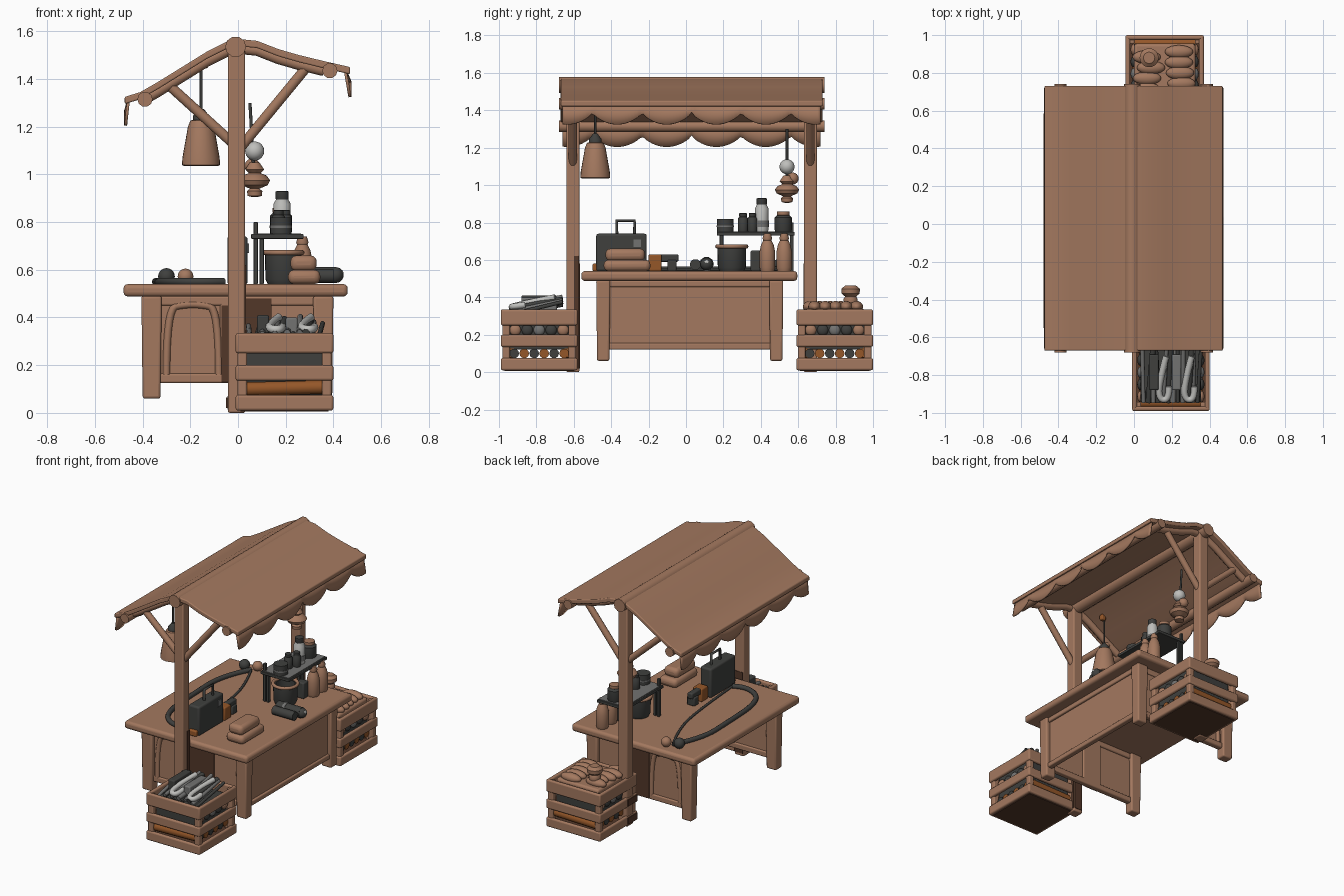
import bpy, bmesh, math, random
from mathutils import Vector

if "Cube" in bpy.data.objects:
    bpy.data.objects.remove(bpy.data.objects["Cube"])
random.seed(4)

def mat(name, c):
    m = bpy.data.materials.new(name)
    m.diffuse_color = (*c, 1)
    m.use_nodes = True
    m.node_tree.nodes["Principled BSDF"].inputs["Base Color"].default_value = m.diffuse_color
    return m
WOOD = mat("warm_brown", (0.37, 0.19, 0.115))
SHADE = mat("dark_brown", (0.085, 0.038, 0.022))
DARK = mat("charcoal", (0.05, 0.051, 0.048))
GREY = mat("steel_grey", (0.17, 0.17, 0.165))
PALE = mat("pale_grey", (0.52, 0.52, 0.50))
RUST = mat("rust_orange", (0.30, 0.095, 0.022))

def finish(name, bm, m, bevel=0, smooth=True):
    bmesh.ops.recalc_face_normals(bm, faces=bm.faces)
    me = bpy.data.meshes.new(name)
    bm.to_mesh(me); bm.free()
    me.materials.append(m)
    ob = bpy.data.objects.new(name, me)
    bpy.context.collection.objects.link(ob)
    if bevel:
        b = ob.modifiers.new("round", 'BEVEL')
        b.width, b.segments, b.limit_method = bevel, 3, 'ANGLE'
    if smooth:
        bpy.ops.object.select_all(action='DESELECT')
        ob.select_set(True)
        bpy.context.view_layer.objects.active = ob
        bpy.ops.object.shade_smooth_by_angle(angle=math.radians(40))
    return ob

def box(name, x, y, z, m=WOOD, bevel=0.008, taper=1):
    bm = bmesh.new()
    bmesh.ops.create_cube(bm, size=1)
    for v in bm.verts:
        t = taper if v.co.z < 0 else 1
        v.co = ((x[0]+x[1])/2 + v.co.x*(x[1]-x[0])*t, (y[0]+y[1])/2 + v.co.y*(y[1]-y[0])*t,
                z[0] if v.co.z < 0 else z[1])
    return finish(name, bm, m, bevel)

def ball(name, c, r, m=WOOD, scale=(1, 1, 1)):
    bm = bmesh.new()
    bmesh.ops.create_uvsphere(bm, u_segments=20, v_segments=12, radius=r)
    for v in bm.verts:
        v.co = Vector([v.co[i]*scale[i] + c[i] for i in range(3)])
    return finish(name, bm, m)

def lathe(name, x, y, prof, m=WOOD, n=24):
    bm = bmesh.new()
    rings = [[bm.verts.new((x+r*math.cos(a*math.tau/n), y+r*math.sin(a*math.tau/n), z)) for a in range(n)]
             for r, z in prof]
    for a, b in zip(rings, rings[1:]):
        for i in range(n):
            bm.faces.new((a[i], a[(i+1) % n], b[(i+1) % n], b[i]))
    bm.faces.new(rings[0]); bm.faces.new(rings[-1])
    return finish(name, bm, m)

def tube(name, pts, r, m=WOOD, closed=False, smooth_path=False):
    cu = bpy.data.curves.new(name, 'CURVE')
    cu.dimensions, cu.bevel_depth, cu.bevel_resolution, cu.use_fill_caps = '3D', r, 3, True
    s = cu.splines.new('NURBS' if smooth_path else 'POLY')
    s.points.add(len(pts)-1)
    for p, c in zip(s.points, pts):
        p.co = (*c, 1)
    if smooth_path:
        s.order_u, s.use_endpoint_u, s.resolution_u = 3, True, 6
    s.use_cyclic_u = closed
    cu.materials.append(m)
    ob = bpy.data.objects.new(name, cu)
    bpy.context.collection.objects.link(ob)
    return ob

def sweep_y(name, prof, y0, y1, m=WOOD, bevel=0.0):
    bm = bmesh.new()
    f = bm.faces.new([bm.verts.new((x, y0, z)) for x, z in prof])
    g = bmesh.ops.extrude_face_region(bm, geom=[f])['geom']
    bmesh.ops.translate(bm, vec=(0, y1-y0, 0), verts=[v for v in g if isinstance(v, bmesh.types.BMVert)])
    return finish(name, bm, m, bevel)

# Roof
left = [(-0.02, 1.57), (-0.13, 1.515), (-0.235, 1.45), (-0.34, 1.385), (-0.41, 1.345), (-0.475, 1.325)]
right = [(-0.02, 1.57), (0.08, 1.56), (0.17, 1.525), (0.257, 1.50), (0.36, 1.475), (0.47, 1.45)]
for nm, p in (("left", left), ("right", right)):
    sweep_y(nm+"_roof", p + [(x, z-0.03) for x, z in reversed(p)], -0.67, 0.73, bevel=0.006)
    for y in (-0.605, 0.665):
        tube(nm+"_rafter", [(x, y, z-0.04) for x, z in p[:-1]], 0.024)
tube("ridge_beam", [(-0.01, -0.68, 1.535), (-0.01, 0.74, 1.535)], 0.044)
for x, z in ((-0.39, 1.315), (0.385, 1.435)):
    tube("eave_beam", [(x, -0.68, z), (x, 0.74, z)], 0.032)

# Scalloped valances
for nm, x0, z0, dx, drop in (("left", -0.465, 1.315, -0.012, 0.11), ("right", 0.455, 1.44, 0.02, 0.115)):
    bm = bmesh.new()
    prev, N = None, 80
    for i in range(N+1):
        y = -0.66 + 1.38*i/N
        d = drop*(0.42 + 0.58*abs(math.sin(math.pi*(y+0.5)/0.265))**0.7)
        row = [bm.verts.new((x0+dx*k, y, z0-d*k)) for k in (0, 0.5, 1)]
        if prev:
            for k in (0, 1):
                bm.faces.new((prev[k], row[k], row[k+1], prev[k+1]))
        prev = row
    ob = finish(nm+"_valance", bm, WOOD)
    ob.modifiers.new("thickness", 'SOLIDIFY').thickness = 0.012

# Posts and braces, with stained inner faces low down
for y, s in ((-0.605, 1), (0.665, -1)):
    box("post", (-0.042, 0.03), (y-0.035, y+0.035), (0, 1.53))
    box("post_stain", (-0.036, 0.024), sorted((y+s*0.033, y+s*0.038)), (0.02, 0.58), SHADE, 0)
    tube("left_brace", [(-0.01, y, 1.12), (-0.28, y, 1.365)], 0.022)
    tube("right_brace", [(0.0, y, 1.10), (0.28, y, 1.44)], 0.022)
box("post_side_stain", (0.028, 0.033), (-0.60, -0.572), (0.02, 0.62), SHADE, 0)

# Counter
box("counter_top", (-0.48, 0.46), (-0.56, 0.595), (0.488, 0.54), bevel=0.018)
for x in (-0.405, 0.315):
    for y in (-0.48, 0.445):
        box("counter_leg", (x, x+0.085), (y, y+0.075), (0.06, 0.49), bevel=0.01, taper=0.88)
box("long_panel", (0.345, 0.37), (-0.42, 0.46), (0.12, 0.49))
for z in (0.12, 0.455):
    box("long_panel_rail", (0.35, 0.384), (-0.42, 0.46), (z, z+0.035))
for y, s in ((-0.44, -1), (0.48, 1)):
    box("end_panel", (-0.34, 0.34), (y-0.01, y+0.01), (0.13, 0.49))
    box("end_bottom_rail", (-0.33, 0.33), (y-0.02, y+0.02), (0.125, 0.165))
    box("end_top_rail", (-0.33, 0.33), (y-0.02, y+0.02), (0.45, 0.49))
    box("end_stile", (-0.075, 0.075), (y-0.02, y+0.02), (0.13, 0.49))
    box("end_stain", (-0.07, 0.03), sorted((y+s*.018, y+s*.024)), (0.13, 0.45), SHADE, 0)
    box("end_stain_side", (0.03, 0.14), sorted((y+s*.018, y+s*.024)), (0.2, 0.48), SHADE, 0)
    tube("end_arch", [(-.30, y+s*.008, .16), (-.30, y+s*.008, .44), (-.22, y+s*.008, .455), (-.16, y+s*.008, .455),
                      (-.08, y+s*.008, .44), (-.08, y+s*.008, .16)], 0.016, smooth_path=True)

# Crates with slatted sides
def crate(x0, x1, y0, y1, nm):
    t = 0.025
    box(nm+"_floor", (x0+.02, x1-.02), (y0+.02, y1-.02), (0.006, 0.04), SHADE, 0)
    for x in (x0+.008, x1-.048):
        for y in (y0+.008, y1-.048):
            box(nm+"_corner", (x, x+.04), (y, y+.04), (0.01, 0.325))
    for z0, z1 in ((0.01, 0.075), (0.135, 0.2), (0.25, 0.335)):
        for y in (y0, y1-t):
            box(nm+"_slat", (x0, x1), (y, y+t), (z0, z1), bevel=0.01)
        for x in (x0, x1-t):
            box(nm+"_slat", (x, x+t), (y0, y1), (z0, z1), bevel=0.01)
    a, b, c, d = x0+.045, x1-.045, y0+.045, y1-.045
    box(nm+"_dark_fill", (a, b), (c, d), (0.12, 0.29), DARK)
    for i, m in enumerate((WOOD, DARK, GREY, DARK, WOOD)):
        k = c + (d-c)*(i+.5)/5
        ball(nm+"_lump", (b, k, .225), 0.03, m, (.6, 1, 1))
        ball(nm+"_lump", (a, k, .225), 0.03, m, (.6, 1, 1))
    for y in (c, d):
        tube(nm+"_long_rod", [(a, y, .10), (b, y, .108)], 0.03, RUST)
    for i in range(6):
        k = c + (d-c)*(i+.5)/6
        tube(nm+"_cross_rod", [(a-.008, k, .10), (b+.008, k, .10)], 0.026, RUST if i % 2 else DARK)
crate(-0.01, 0.40, -0.99, -0.58, "front_crate")
crate(-0.045, 0.37, 0.59, 1.0, "back_crate")
for z0, z1 in ((0.02, 0.065), (0.145, 0.19)):
    box("back_crate_stain", (-0.05, -0.044), (0.60, 0.70), (z0, z1), SHADE, 0)

# Tools in the front crate
for i in range(12):
    x = 0.05 + i*0.026
    z = random.uniform(0.30, 0.34)
    e = random.uniform(0.36, 0.41)
    m = (GREY, DARK, GREY, DARK)[i % 4]
    tube("crate_tool", [(x, -0.945, z), (x+random.uniform(-.03, .03), -0.66, e)], random.uniform(.010, .017), m)
for x in (0.15, 0.285):
    tube("pale_hook", [(x+.02, -.70, .40), (x-.02, -.85, .37), (x-.015, -.93, .35), (x+.035, -.93, .35), (x+.035, -.86, .36)],
         0.017, PALE, smooth_path=True)
for i, x in enumerate((0.08, 0.2)):
    box("crate_blade", (x, x+.05), (-0.88, -0.69), (0.33, 0.41-.01*i), GREY if i == 1 else DARK)

# Loaves in the back crate
box("loaf_bed", (0.0, 0.325), (0.635, 0.955), (0.28, 0.34), WOOD, 0.015)
for i in range(10):
    ball("loaf", (0.07+0.18*(i % 2)+random.uniform(-.02, .02), 0.66+0.028*i, 0.35), 0.05, WOOD, (1.5, 0.7, 0.6))
lathe("crate_gourd", 0.08, 0.88, [(0.01, .36), (.035, .37), (.038, .39), (.03, .405), (.048, .42), (.05, .445), (.03, .462)])

# Toolbox, folded cloth and small hand tools
box("toolbox", (-0.045, 0.04), (-0.48, -0.21), (0.54, 0.74), DARK, 0.012)
tube("toolbox_handle", [(0, -.37, .73), (0, -.37, .81), (0, -.275, .81), (0, -.275, .73)], 0.009, DARK)
box("toolbox_clasp", (0.038, 0.046), (-0.28, -0.24), (0.67, 0.71), GREY, 0)
box("cloth_bottom", (0.21, 0.345), (-0.44, -0.19), (0.54, 0.60), WOOD, 0.025)
box("cloth_top", (0.22, 0.33), (-0.43, -0.22), (0.595, 0.66), WOOD, 0.025)
box("tool_grip", (-0.03, 0.04), (-0.2, -0.13), (0.54, 0.63), RUST)
box("tool_body", (-0.02, 0.02), (-0.14, -0.04), (0.59, 0.63), DARK)
box("tool_stand", (-0.03, 0.03), (-0.1, -0.05), (0.54, 0.6), DARK)
box("rust_block", (-0.03, 0.03), (-0.5, -0.43), (0.54, 0.58), RUST)
tube("roll", [(0.23, .11, .578), (0.41, .11, .578)], 0.036, DARK)
tube("roll_band", [(0.28, .11, .578), (0.30, .11, .578)], 0.039, GREY)
tube("small_roll", [(0.24, .05, .575), (0.40, .05, .575)], 0.03, DARK)
ball("roll_end", (0.41, .11, .578), 0.033, DARK)
ball("roll_cap", (0.435, .11, .585), 0.014, PALE, (.5, 1, 1))

# Belt laid on the back of the counter
belt = [(-.25, .50, .55), (-.35, .32, .55), (-.34, 0, .55), (-.33, -.25, .55), (-.27, -.40, .55), (-.13, -.46, .55), (-.06, -.42, .55)]
tube("belt", belt, 0.016, DARK, smooth_path=True)
tube("thin_cord", [(-.06, -.42, .55), (-.09, 0, .55), (-.15, .3, .55), (-.25, .5, .55)], 0.008, DARK, smooth_path=True)
ball("belt_knob_dark", (-0.30, .5, .572), 0.035, DARK)
ball("belt_knob", (-0.22, .53, .572), 0.033)

# Small shelf with jars
box("shelf_board", (0.055, 0.275), (0.165, 0.58), (0.73, 0.75), DARK, 0.004)
box("shelf_liner", (0.065, 0.265), (0.175, 0.57), (0.748, 0.753), GREY, 0)
for y in (0.18, 0.555):
    for x in (0.065, 0.09):
        box("shelf_leg", (x, x+.018), (y, y+.02), (0.54, 0.80 if x < .08 else .735), DARK, 0.003)
def jar(nm, x, y, z, r, h, m, cap):
    lathe(nm, x, y, [(r*.9, z), (r, z+.01), (r, z+h*.7), (r*.6, z+h*.85), (r*.6, z+h*.9)], m)
    lathe(nm+"_lid", x, y, [(r*.7, z+h*.80), (r*.75, z+h*.82), (r*.75, z+h*.99), (r*.6, z+h)], cap)
lathe("tin", 0.18, 0.21, [(.045, .75), (.045, .82)], DARK)
lathe("tin_band", 0.18, 0.21, [(.047, .775), (.047, .785)], GREY)
jar("dark_bottle", 0.17, 0.305, 0.75, 0.028, 0.1, DARK, DARK)
jar("dark_bottle", 0.2, 0.355, 0.75, 0.026, 0.1, DARK, DARK)
jar("pale_bottle", 0.185, 0.405, 0.75, 0.036, 0.18, PALE, DARK)
lathe("pale_bottle_band", 0.185, 0.405, [(.038, .775), (.038, .81)], GREY)
jar("wide_jar", 0.18, 0.52, 0.75, 0.046, 0.11, DARK, WOOD)

# Pot and bottles beside the shelf
lathe("pot", 0.19, 0.245, [(.065, .54), (.075, .56), (.077, .665), (.06, .67), (.058, .62)], DARK)
tube("pot_rim", [(.19+.078*math.cos(a*math.tau/24), .245+.078*math.sin(a*math.tau/24), .672) for a in range(24)], 0.011, WOOD, True)
box("dark_carton", (0.2, 0.26), (0.345, 0.4), (0.54, 0.65), DARK)
for y in (0.435, 0.525):
    lathe("clay_bottle", 0.27, y, [(.036, .54), (.042, .56), (.042, .64), (.034, .68), (.022, .705), (.026, .715), (.018, .74)])

# Hanging bell
lathe("hanging_bell", -0.155, -0.485, [(.07, 1.035), (.08, 1.04), (.078, 1.07), (.055, 1.2), (.045, 1.225), (.015, 1.235)])
lathe("bell_cap", -0.155, -0.485, [(.034, 1.225), (.034, 1.245), (.012, 1.275)], DARK)
tube("bell_cord", [(-.155, -.485, 1.26), (-.155, -.485, 1.475)], 0.006, DARK)
box("cord_knot", (-.16, -.125), (-.5, -.47), (1.445, 1.485), RUST)

# Hanging pale ball and gourds
tube("gourd_cord", [(.065, .54, 1.04), (.05, .54, 1.30)], 0.007, DARK)
ball("pale_ball", (0.07, 0.54, 1.098), 0.04, PALE)
ball("small_gourd", (0.06, 0.57, 1.035), 0.032)
lathe("gourds", 0.07, 0.54, [(.01, .905), (.03, .91), (.032, .93), (.02, .94), (.055, .955), (.065, .975), (.05, .995), (.025, 1.005), (.04, 1.02), (.02, 1.05)])
